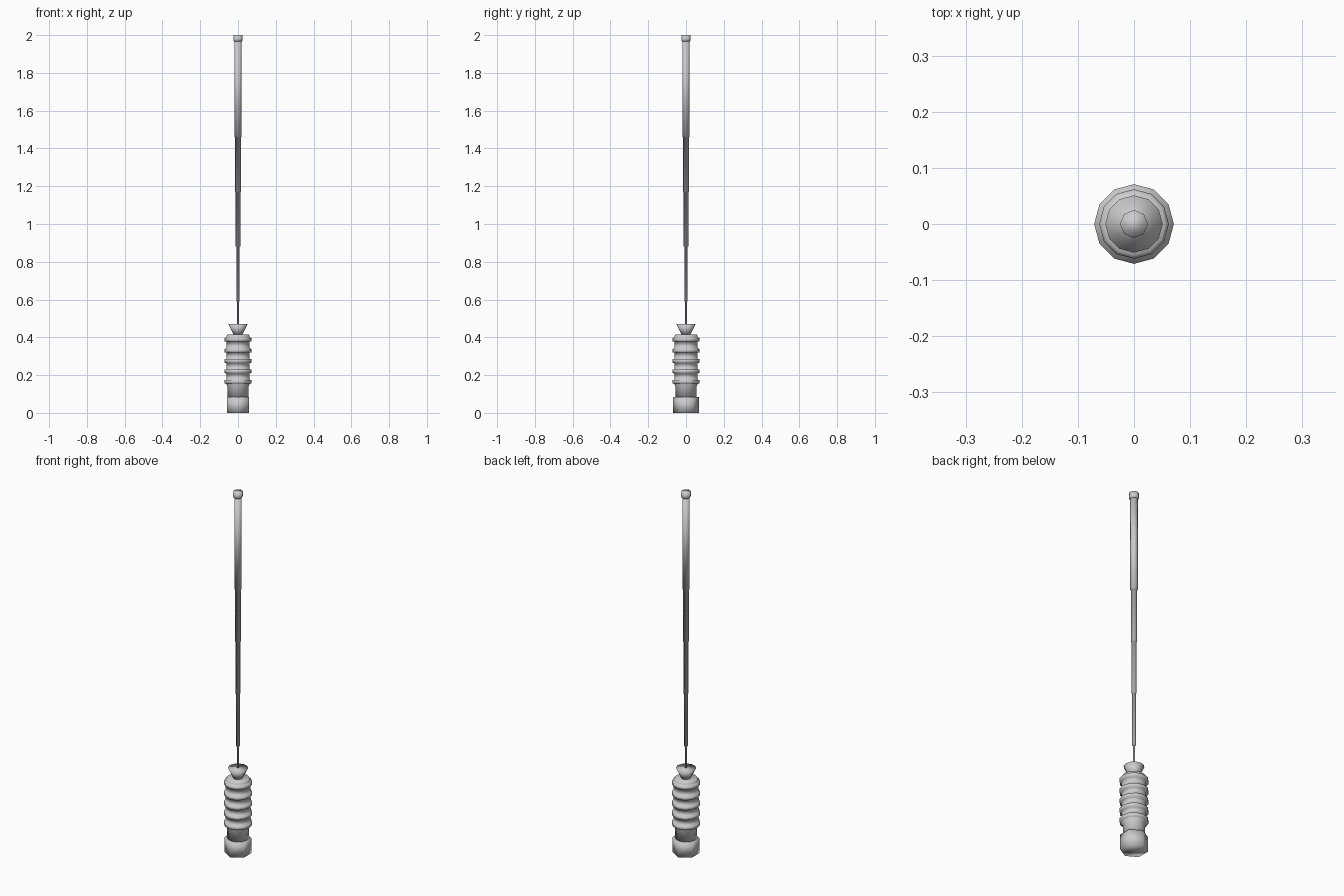
import bpy, math

if "Cube" in bpy.data.objects:
    bpy.data.objects.remove(bpy.data.objects["Cube"])


def lathe(name, profile, sides, turn=0.0):
    """Spin a list of (radius, z) points around z and cap both ends."""
    verts, faces = [], []
    for r, z in profile:
        for i in range(sides):
            a = turn + 2 * math.pi * i / sides
            verts.append((r * math.cos(a), r * math.sin(a), z))
    for k in range(len(profile) - 1):
        for i in range(sides):
            j = (i + 1) % sides
            a, b = k * sides, (k + 1) * sides
            faces.append((a + i, a + j, b + j, b + i))
    faces.append(tuple(reversed(range(sides))))
    faces.append(tuple(range(len(verts) - sides, len(verts))))
    mesh = bpy.data.meshes.new(name)
    mesh.from_pydata(verts, [], faces)
    for p in mesh.polygons:
        p.use_smooth = True
    obj = bpy.data.objects.new(name, mesh)
    bpy.context.collection.objects.link(obj)
    return obj


# Hexagonal base nut with corners on the y axis
lathe("base_nut", [(0.068, 0.0), (0.068, 0.083)], 6, math.pi / 2)

# Ribbed insulator body
body = [(0.055, 0.083), (0.055, 0.14), (0.062, 0.152)]
for z in (0.165, 0.22, 0.275, 0.33, 0.388):
    body += [(0.062, z - 0.011), (0.071, z - 0.009),
             (0.071, z + 0.009), (0.062, z + 0.011)]
body += [(0.062, 0.408), (0.056, 0.415)]
lathe("ribbed_body", body, 12)

# Flared collar
lathe("collar", [(0.023, 0.412), (0.051, 0.47)], 12)

# Telescopic mast, widening in steps towards the top
steps = [(0.006, 0.44, 0.59), (0.009, 0.59, 0.88), (0.012, 0.88, 1.17),
         (0.015, 1.17, 1.46), (0.019, 1.46, 1.975)]
mast = []
for r, z0, z1 in steps:
    mast += [(r, z0), (r, z1)]
lathe("telescopic_mast", mast, 8)

# Tip cap
lathe("tip_cap", [(0.022, 1.967), (0.025, 1.975), (0.025, 2.0)], 8)
